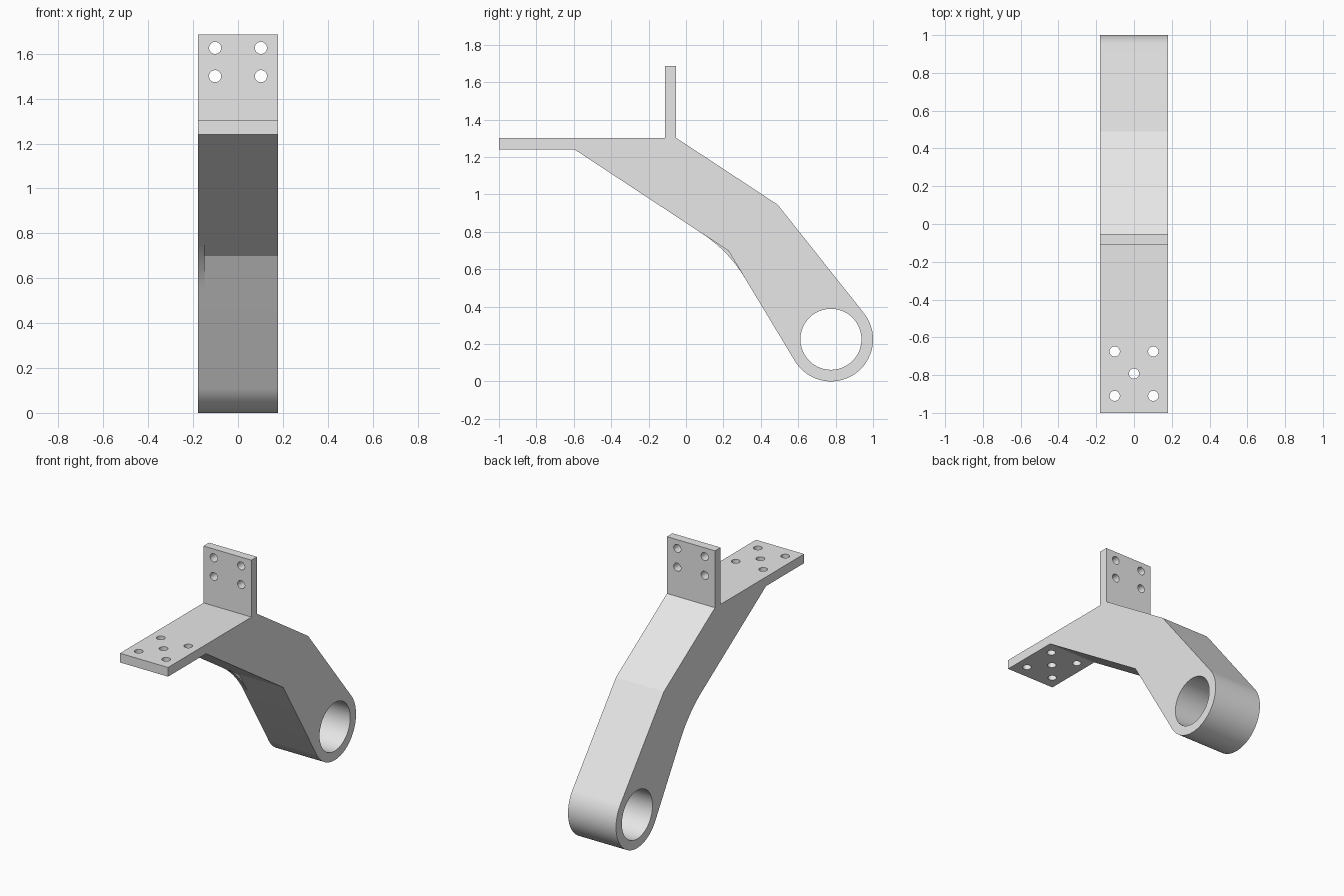
import bpy, bmesh, math
from mathutils import Vector, Matrix

cube = bpy.data.objects.get("Cube")
if cube:
    bpy.data.objects.remove(cube, do_unlink=True)

HALF = 0.179                       # half width of the bracket
EYE = Vector((0.775, 0.225))       # bearing eye centre (y, z)
EYE_R, BORE_R, BOLT_R = 0.225, 0.163, 0.027

grey = bpy.data.materials.new("plain grey")
grey.use_nodes = True
grey.diffuse_color = (0.8, 0.8, 0.8, 1)
grey.node_tree.nodes["Principled BSDF"].inputs["Base Color"].default_value = (0.8, 0.8, 0.8, 1)


def add_object(name, bm):
    mesh = bpy.data.meshes.new(name)
    bmesh.ops.recalc_face_normals(bm, faces=bm.faces[:])
    bm.to_mesh(mesh)
    bm.free()
    mesh.materials.append(grey)
    obj = bpy.data.objects.new(name, mesh)
    bpy.context.collection.objects.link(obj)
    return obj


def prism(name, outline, x0, x1):
    """Extrude a (y, z) outline along x."""
    bm = bmesh.new()
    face = bm.faces.new([bm.verts.new((x0, p[0], p[1])) for p in outline])
    out = bmesh.ops.extrude_face_region(bm, geom=[face])
    verts = [g for g in out["geom"] if isinstance(g, bmesh.types.BMVert)]
    bmesh.ops.translate(bm, verts=verts, vec=(x1 - x0, 0, 0))
    return add_object(name, bm)


def tangent_angle(point, side):
    d = point - EYE
    return math.atan2(d.y, d.x) + side * math.acos(EYE_R / d.length)


def on_eye(a):
    return EYE + EYE_R * Vector((math.cos(a), math.sin(a)))


def activate(obj):
    bpy.ops.object.select_all(action='DESELECT')
    obj.select_set(True)
    bpy.context.view_layer.objects.active = obj


# Body: flat front plate, upright plate and cranked arm in one profile
shoulder = Vector((-0.596, 1.24))
elbow = Vector((0.227, 0.698))
knee = Vector((0.49, 0.945))
start = tangent_angle(elbow, 1)
end = tangent_angle(knee, -1) + 2 * math.pi
steps = 48
arc = [on_eye(start + (end - start) * i / steps) for i in range(steps + 1)]
outline = [(-1, 1.24), shoulder, elbow, *arc, knee,
           (-0.053, 1.302), (-0.053, 1.685), (-0.112, 1.685), (-0.112, 1.302), (-1, 1.302)]
body = prism("bracket_body", outline, -HALF, HALF)

# Cutters for the bearing bore and the bolt holes
bm = bmesh.new()


def hole(centre, radius, depth, axis, segments):
    turn = {"X": Matrix.Rotation(math.pi / 2, 4, 'Y'),
            "Y": Matrix.Rotation(math.pi / 2, 4, 'X'),
            "Z": Matrix.Identity(4)}[axis]
    bmesh.ops.create_cone(bm, cap_ends=True, segments=segments, radius1=radius,
                          radius2=radius, depth=depth,
                          matrix=Matrix.Translation(centre) @ turn)


hole((0, EYE.x, EYE.y), BORE_R, 1, "X", 96)
for x in (-0.102, 0.102):
    for z in (1.5, 1.626):
        hole((x, -0.082, z), BOLT_R, 0.2, "Y", 32)
    for y in (-0.91, -0.675):
        hole((x, y, 1.27), BOLT_R, 0.2, "Z", 32)
hole((0, -0.792, 1.27), BOLT_R, 0.2, "Z", 32)
cutter = add_object("hole_cutter", bm)
cutter.hide_render = True

cut = body.modifiers.new("holes", 'BOOLEAN')
cut.operation = 'DIFFERENCE'
cut.solver = 'EXACT'
cut.object = cutter
activate(body)
bpy.ops.object.modifier_apply(modifier=cut.name)
bpy.data.objects.remove(cutter, do_unlink=True)

# Curved fillet under the elbow, along the right edge only
reach = 0.17
a = elbow + reach * (shoulder - elbow).normalized()
b = elbow + reach * (arc[0] - elbow).normalized()
curve = []
for i in range(17):
    t = i / 16
    curve.append((1 - t) ** 2 * a + 2 * t * (1 - t) * elbow + t * t * b)
fillet = prism("elbow_fillet", [elbow, *curve], -HALF, -0.15)

# Smooth round surfaces, keep the corners sharp
for obj in (body, fillet):
    activate(obj)
    bpy.ops.object.shade_smooth_by_angle(angle=math.radians(15))
